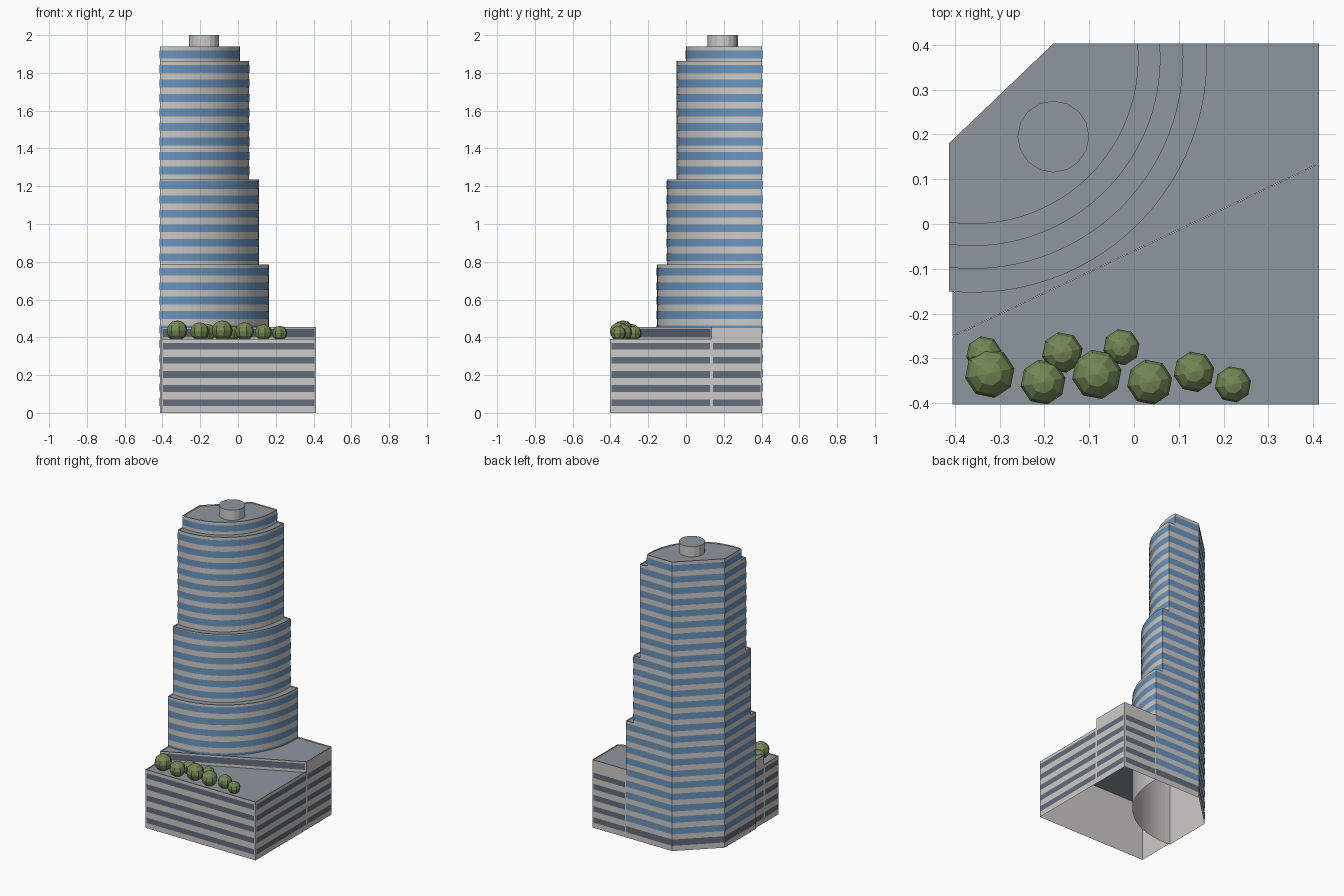
import bpy, bmesh
from math import acos, asin, cos, sin, pi
from mathutils import Vector

cube = bpy.data.objects.get("Cube")
if cube:
    bpy.data.objects.remove(cube)


def material(name, rgb):
    m = bpy.data.materials.new(name)
    m.use_nodes = True
    m.diffuse_color = (*rgb, 1)
    m.node_tree.nodes["Principled BSDF"].inputs["Base Color"].default_value = (*rgb, 1)
    return m


CONCRETE = material("pale concrete", (0.61, 0.60, 0.58))
ROOF = material("grey roof", (0.27, 0.31, 0.345))
BLUE = material("blue glass", (0.15, 0.30, 0.51))
SLATE = material("slate glass", (0.125, 0.155, 0.20))
GREEN = material("leaf green", (0.17, 0.25, 0.09))


def finish(name, bm, *mats):
    mesh = bpy.data.meshes.new(name)
    bm.to_mesh(mesh)
    bm.free()
    for m in mats:
        mesh.materials.append(m)
    ob = bpy.data.objects.new(name, mesh)
    bpy.context.collection.objects.link(ob)
    return ob


def ribbon(bm, path, z0, z1, closed=False, mat=0, keep=None):
    """Vertical faces along a path, outward on its right-hand side."""
    n = len(path)
    for i in range(n if closed else n - 1):
        if keep and not keep(i):
            continue
        a, b = path[i], path[(i + 1) % n]
        f = bm.faces.new([bm.verts.new((*p, z)) for p, z in
                          ((a, z0), (b, z0), (b, z1), (a, z1))])
        f.material_index = mat


def block(name, outline, z0, z1, rim=0.007, drop=0.008):
    """Open-bottomed walls with a parapet rim and a sunken roof."""
    bm = bmesh.new()
    ribbon(bm, outline, z0, z1, True)
    top = bm.faces.new([bm.verts.new((*p, z1)) for p in outline])
    top.normal_update()
    bmesh.ops.inset_region(bm, faces=[top], thickness=rim, use_even_offset=True)
    bmesh.ops.inset_region(bm, faces=[top], thickness=0.0005, depth=-drop,
                           use_even_offset=True)
    top.material_index = 1
    return finish(name, bm, CONCRETE, ROOF)


# Tower footprint: two straight sides, a chamfered corner and a round front
CX, CY = -0.36, 0.37
LEFT, BACK, SEGS = -0.413, 0.403, 28


def arc(r, x_start, y_end):
    a0, a1 = -acos((x_start - CX) / r), asin((y_end - CY) / r)
    return [(CX + r * cos(a0 + (a1 - a0) * i / SEGS),
             CY + r * sin(a0 + (a1 - a0) * i / SEGS)) for i in range(SEGS + 1)]


def footprint(r, e=0.0):
    return arc(r + e, LEFT - e, BACK + e) + [(-0.18 - e / 2, BACK + e),
                                             (LEFT - e, 0.18 + e / 2)]


# Tower tiers
TIERS = [("lower_tier", 0.523, 0.0, 0.785), ("middle_tier", 0.470, 0.776, 1.235),
         ("upper_tier", 0.419, 1.226, 1.862), ("crown_tier", 0.370, 1.853, 1.94)]
for name, r, z0, z1 in TIERS:
    block(name, footprint(r), z0, z1)

# Window bands around the tower, one per storey
bands = bmesh.new()
for n in range(25):
    z = 0.036 + 0.0767 * n
    r = next(t[1] for t in TIERS if z < t[3])
    ribbon(bands, footprint(r, 0.002), z, z + 0.042, True, 1 if n == 0 else 0,
           keep=lambda i: n > 4 or i >= SEGS)
finish("tower_windows", bands, BLUE, SLATE)

# Rooftop drum
drum = bmesh.new()
bmesh.ops.create_cone(drum, segments=16, radius1=0.08, radius2=0.08, depth=0.07,
                      cap_ends=True)
bmesh.ops.translate(drum, verts=drum.verts, vec=(-0.18, 0.195, 1.965))
for f in drum.faces:
    f.material_index = int(f.normal.z > 0.5)
finish("roof_drum", drum, CONCRETE, ROOF)

# Podium: shared outer wall, a low front terrace and a higher rear block
PL, PR, PF = -0.405, 0.413, -0.403
SPLIT_L, SPLIT_R = (PL, -0.25), (PR, 0.135)
BASE = 0.37
curve = arc(0.523, PL, BACK)
wall = [curve[0], SPLIT_L, (PL, PF), (PR, PF), SPLIT_R, (PR, BACK), curve[-1]]
bm = bmesh.new()
ribbon(bm, wall, 0, BASE)
finish("podium_wall", bm, CONCRETE)
block("front_terrace", [(PL, PF), (PR, PF), (PR, 0.134), (PL, -0.251)], BASE, 0.392)
block("rear_podium", [SPLIT_L, SPLIT_R, (PR, BACK)] + curve[::-1], BASE, 0.456)


def panel(bm, a, b, z0, z1, margin=0.009):
    a, b = Vector(a), Vector(b)
    d = (b - a).normalized()
    out = Vector((d.y, -d.x)) * 0.002
    ribbon(bm, [a + d * margin + out, b - d * margin + out], z0, z1)


# Podium window strips
bm = bmesh.new()
for a, b in zip(wall, wall[1:]):
    for n in range(5):
        z = 0.036 + 0.0748 * n
        panel(bm, a, b, z, z + 0.036)
panel(bm, SPLIT_L, SPLIT_R, 0.402, 0.444)
finish("podium_windows", bm, SLATE)

# Terrace trees: x, y, radius
TREES = [(-0.335, -0.29, 0.04), (-0.322, -0.333, 0.056), (-0.203, -0.353, 0.051),
         (-0.16, -0.287, 0.046), (-0.083, -0.336, 0.056), (-0.028, -0.275, 0.041),
         (0.035, -0.353, 0.051), (0.134, -0.33, 0.046), (0.221, -0.358, 0.041)]
for i, (x, y, r) in enumerate(TREES):
    bm = bmesh.new()
    bmesh.ops.create_uvsphere(bm, u_segments=8, v_segments=6, radius=r)
    tree = finish(f"tree_{i + 1}", bm, GREEN)
    tree.location = (x, y, 0.383 + 0.95 * r)
    tree.scale.z = 0.95
    tree.rotation_euler.z = pi / 16
